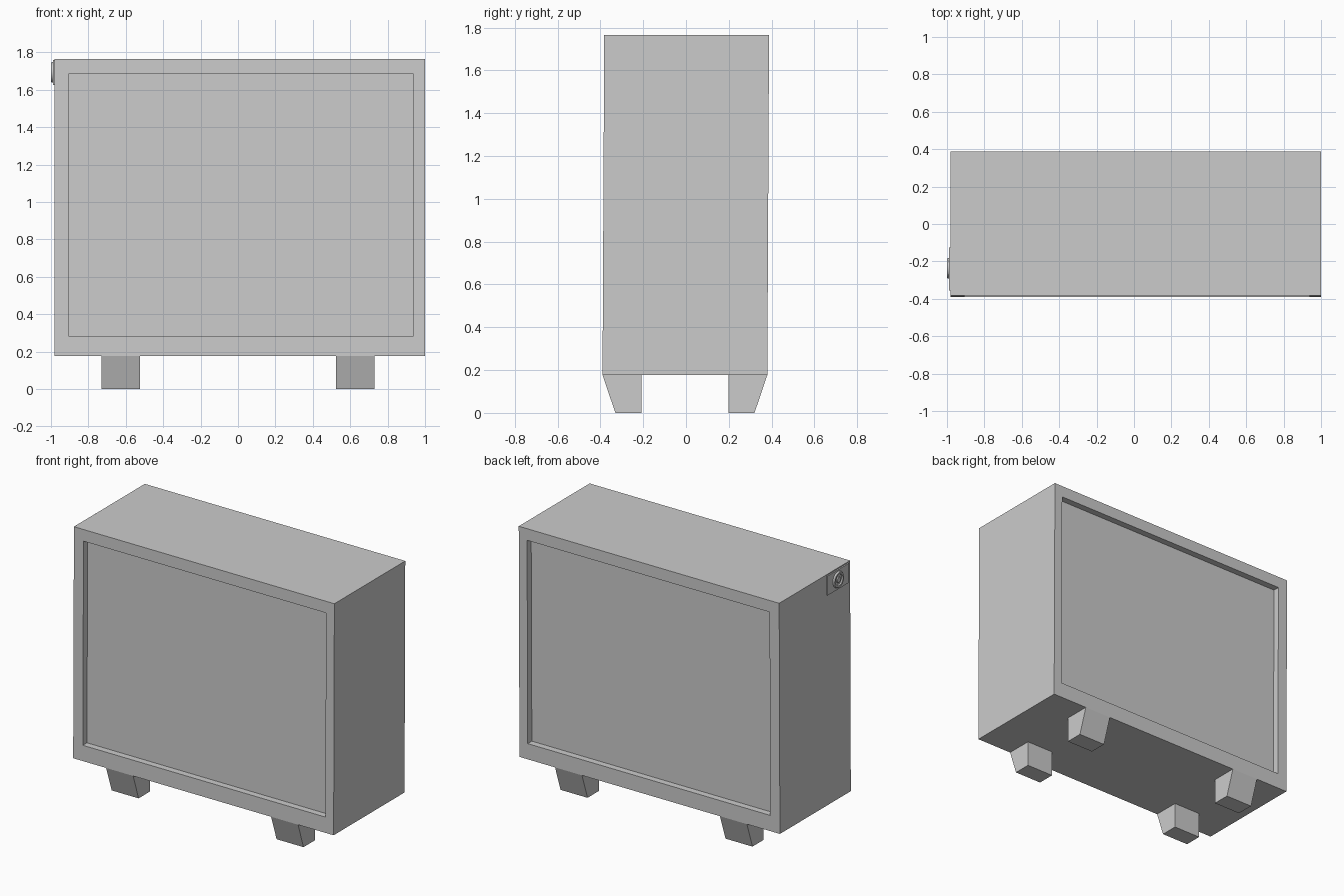
import bpy, bmesh, math
from mathutils import Vector

if "Cube" in bpy.data.objects:
    bpy.data.objects.remove(bpy.data.objects["Cube"])

def finish(name, bm):
    bmesh.ops.recalc_face_normals(bm, faces=bm.faces)
    me = bpy.data.meshes.new(name)
    bm.to_mesh(me)
    bm.free()
    ob = bpy.data.objects.new(name, me)
    bpy.context.collection.objects.link(ob)
    return ob

def box_bm(lo, hi):
    bm = bmesh.new()
    bmesh.ops.create_cube(bm, size=1)
    for v in bm.verts:
        v.co = Vector([lo[i] + (v.co[i] + 0.5) * (hi[i] - lo[i]) for i in range(3)])
    return bm

# Cabinet with framed recesses on front and back
bm = box_bm((-0.98, -0.385, 0.177), (1.0, 0.385, 1.765))
bm.normal_update()
for sign in (-1, 1):
    face = next(f for f in bm.faces if f.normal.y * sign > 0.9)
    bmesh.ops.inset_individual(bm, faces=[face], thickness=0.05)
    for v in face.verts:
        v.co.x = -0.907 if v.co.x < 0 else 0.937
        v.co.z = 0.285 if v.co.z < 1 else 1.685
    panel = bmesh.ops.extrude_discrete_faces(bm, faces=[face])["faces"][0]
    for v in panel.verts:
        v.co.y -= sign * 0.045
# slight backward lean
for v in bm.verts:
    v.co.y += -0.005 + 0.008 * (v.co.z - 0.177) / 1.588
finish("cabinet", bm)

# Feet, outer face tapering inwards
for side in (-1, 1):
    for end, label in ((-1, "front"), (1, "back")):
        bm = box_bm((-0.1025, 0.203, 0), (0.1025, 0.385, 0.177))
        for v in bm.verts:
            if v.co.z < 0.01 and v.co.y > 0.3:
                v.co.y = 0.325
            v.co.x += side * 0.627
            v.co.y = v.co.y * end - 0.005
        finish(f"{label}_foot_{'left' if side < 0 else 'right'}", bm)

# Side plate
finish("side_plate", box_bm((-0.989, -0.355, 1.625), (-0.975, -0.125, 1.758)))

# Round dial turned from a profile of (radius, x)
profile = [(0.055, -0.985), (0.055, -0.994), (0.051, -1.0), (0.039, -1.0),
           (0.035, -0.992), (0.022, -0.992), (0.019, -0.998), (0.0, -0.998)]
bm = bmesh.new()
verts = [bm.verts.new((x, r, 0)) for r, x in profile]
edges = [bm.edges.new(p) for p in zip(verts, verts[1:])]
bmesh.ops.spin(bm, geom=verts + edges, cent=(0, 0, 0), axis=(1, 0, 0),
               angle=math.tau, steps=24, use_duplicate=False)
bmesh.ops.remove_doubles(bm, verts=bm.verts, dist=0.0005)
bmesh.ops.translate(bm, verts=bm.verts, vec=(0, -0.237, 1.693))
dial = finish("side_dial", bm)
bpy.context.view_layer.objects.active = dial
dial.select_set(True)
bpy.ops.object.shade_smooth_by_angle(angle=math.radians(30))
